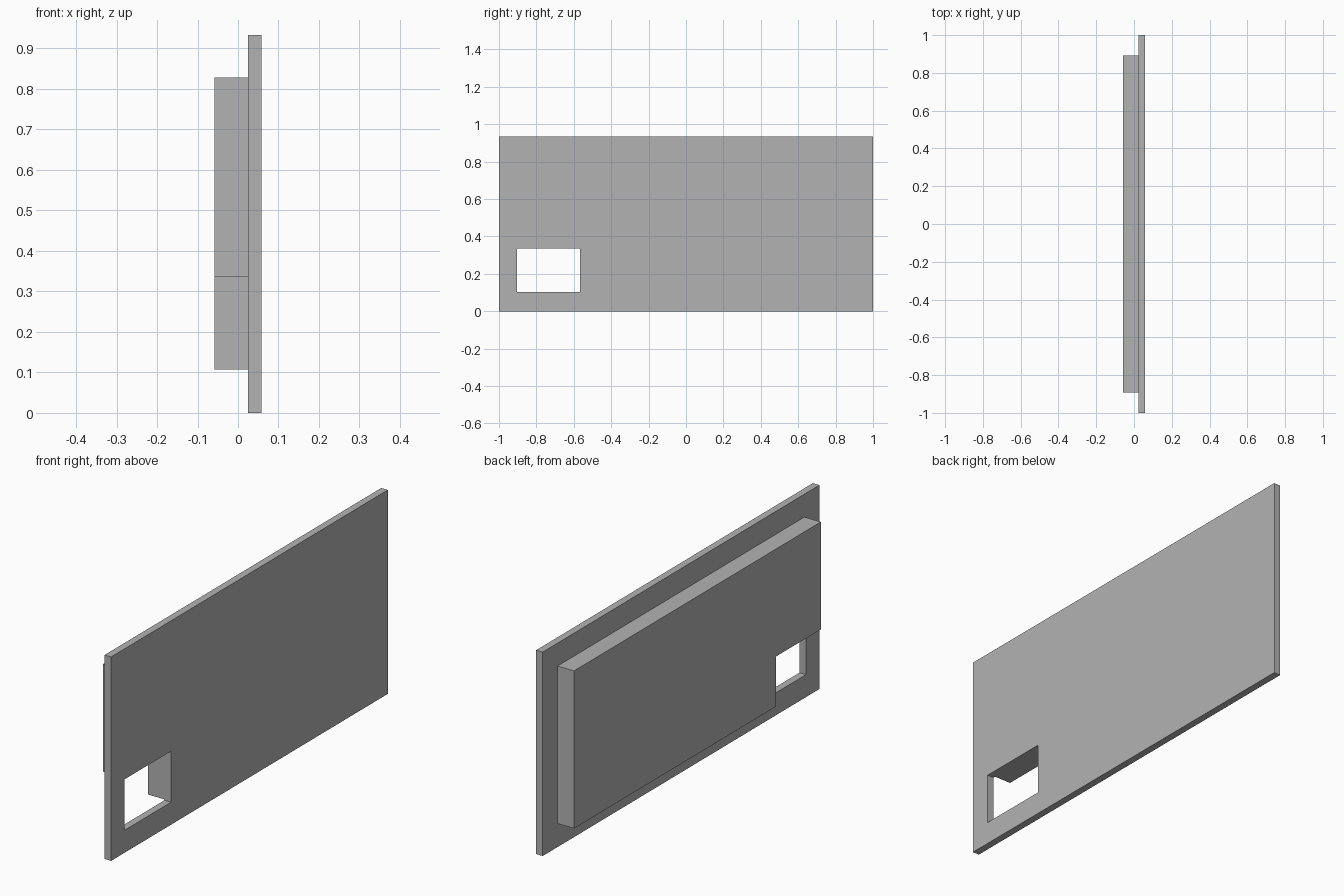
import bpy

cube = bpy.data.objects.get("Cube")
if cube:
    bpy.data.objects.remove(cube, do_unlink=True)

# Single grey material
grey = bpy.data.materials.new("plain_grey")
grey.use_nodes = True
colour = (0.45, 0.45, 0.45, 1)
grey.diffuse_color = colour
grey.node_tree.nodes["Principled BSDF"].inputs["Base Color"].default_value = colour


def box(name, low, high):
    """Axis-aligned box between two corners."""
    centre = [(a + b) / 2 for a, b in zip(low, high)]
    bpy.ops.mesh.primitive_cube_add(size=1, location=centre)
    ob = bpy.context.object
    ob.name = ob.data.name = name
    ob.scale = [b - a for a, b in zip(low, high)]
    bpy.ops.object.transform_apply(location=False, rotation=False, scale=True)
    ob.data.materials.append(grey)
    return ob


# Thin outer plate and the thicker block behind it
plate = box("face_plate", (0.025, -1, 0), (0.058, 1, 0.933))
block = box("backing_block", (-0.058, -0.892, 0.107), (0.025, 0.892, 0.828))

# Rectangular opening through the plate, which also notches the block's corner
cutter = box("opening_cutter", (-0.2, -0.903, 0.103), (0.2, -0.567, 0.336))
cutter.hide_render = True
for part in (plate, block):
    cut = part.modifiers.new("opening", 'BOOLEAN')
    cut.operation = 'DIFFERENCE'
    cut.solver = 'EXACT'
    cut.object = cutter
    bpy.context.view_layer.objects.active = part
    bpy.ops.object.modifier_apply(modifier=cut.name)
bpy.data.objects.remove(cutter, do_unlink=True)
